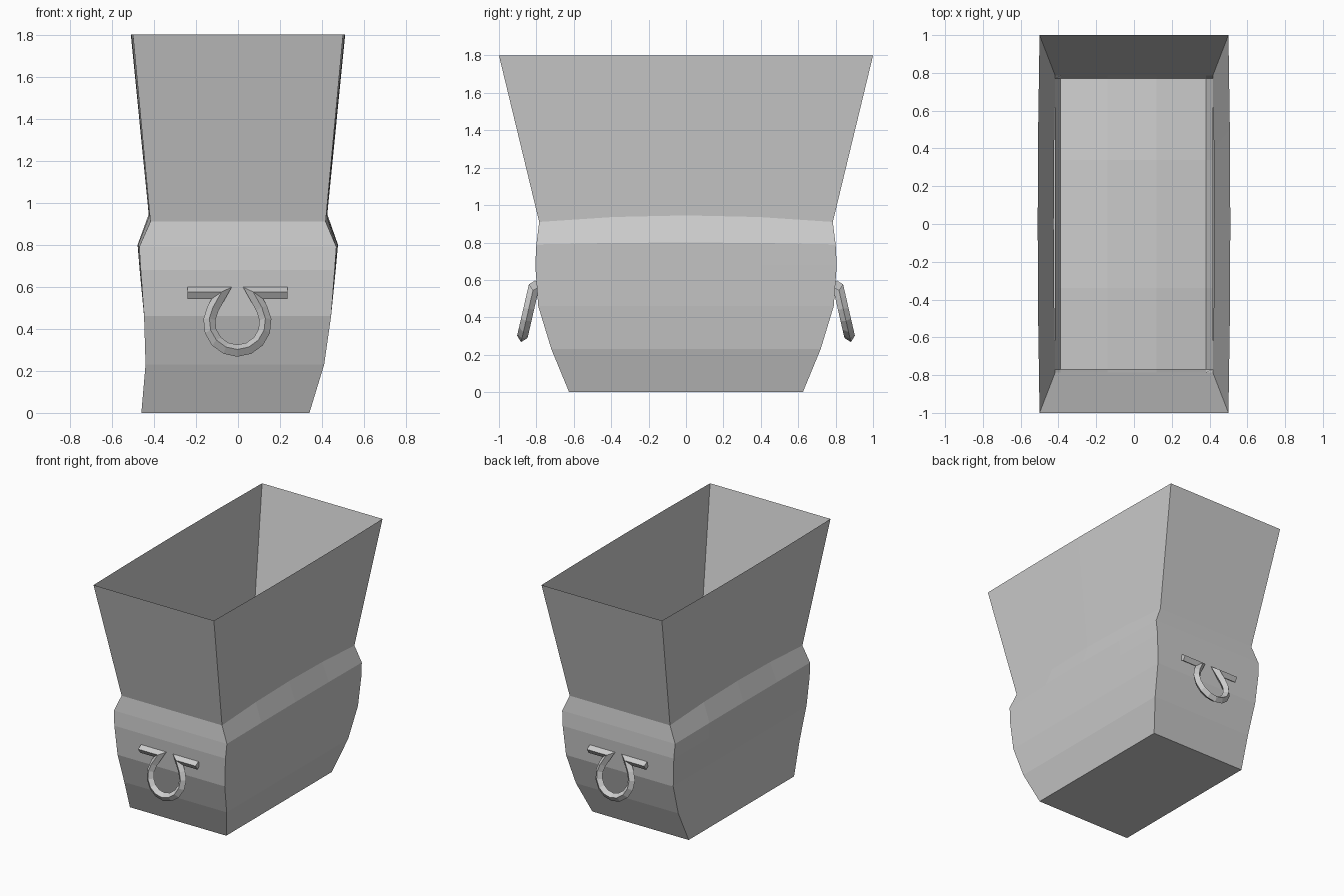
import bpy, bmesh, math
from mathutils import Vector

cube = bpy.data.objects.get("Cube")
if cube:
    bpy.data.objects.remove(cube, do_unlink=True)

grey = bpy.data.materials.new("plain_grey")
grey.use_nodes = True
GREY = (0.6, 0.6, 0.6, 1)
grey.diffuse_color = GREY
grey.node_tree.nodes["Principled BSDF"].inputs["Base Color"].default_value = GREY


def finish(name, bm):
    bmesh.ops.recalc_face_normals(bm, faces=bm.faces)
    mesh = bpy.data.meshes.new(name)
    bm.to_mesh(mesh)
    bm.free()
    mesh.materials.append(grey)
    obj = bpy.data.objects.new(name, mesh)
    bpy.context.collection.objects.link(obj)
    return obj


def bridge(bm, a, b):
    for i in range(len(a)):
        j = (i + 1) % len(a)
        bm.faces.new((a[i], a[j], b[j], b[i]))


# Bin shell: height, -x side, +x side, half length, side bow in x, bow in z
ROWS = [
    (0.00, -0.46, 0.34, 0.625, 0, 0),
    (0.23, -0.44, 0.41, 0.72, 0, 0),
    (0.46, -0.447, 0.443, 0.79, 0, 0),
    (0.68, -0.463, 0.46, 0.806, 0.005, 0),
    (0.79, -0.47, 0.468, 0.80, 0.008, 0.01),
    (0.91, -0.417, 0.417, 0.785, 0.008, 0.035),
    (1.80, -0.50, 0.50, 1.00, 0.01, 0),
]
STEPS = [-1, -0.5, 0, 0.5, 1]

bm = bmesh.new()
loops = []
for z, left, right, half, bow, lift in ROWS:
    pts = []
    for x, sign in ((right, 1), (left, -1)):
        for s in STEPS:
            k = 1 - s * s
            pts.append((x + sign * bow * k, sign * s * half, z + lift * k))
    loops.append([bm.verts.new(p) for p in pts])
for a, b in zip(loops, loops[1:]):
    bridge(bm, a, b)
bm.faces.new(loops[0])
finish("bin_shell", bm)

# Domed inner deck below the neck, with a steep rim
XS = [-0.417, -0.388, -0.14, 0.12, 0.382, 0.417]
YS = [-0.785, -0.77, -0.34, 0.34, 0.77, 0.785]
bm = bmesh.new()
grid = []
for i, x in enumerate(XS):
    row = []
    for j, y in enumerate(YS):
        if i in (0, 5) or j in (0, 5):
            z = 0.91
        else:
            z = 0.82 + 0.04 * (i in (2, 3)) + 0.03 * (j in (2, 3))
        row.append(bm.verts.new((x, y, z)))
    grid.append(row)
for i in range(5):
    for j in range(5):
        bm.faces.new((grid[i][j], grid[i + 1][j], grid[i + 1][j + 1], grid[i][j + 1]))
finish("inner_deck", bm)


# Handles: a diamond-section rod bent into an open loop with two side bars
def handle(name, side):
    path = [Vector((-0.238, 0.57)), Vector((-0.075, 0.57))]
    for n in range(11):
        a = math.radians(150 + n * 24)
        path.append(Vector((0.134 * math.cos(a), 0.43 + 0.134 * math.sin(a))))
    path += [Vector((0.075, 0.57)), Vector((0.238, 0.57))]
    r = 0.028
    bm = bmesh.new()
    rings = []
    for i, p in enumerate(path):
        d0 = (p - path[max(i - 1, 0)]).normalized()
        d1 = (path[min(i + 1, len(path) - 1)] - p).normalized()
        d0, d1 = (d0 if i else d1), (d1 if i < len(path) - 1 else d0)
        n0, n1 = Vector((-d0.y, d0.x)), Vector((-d1.y, d1.x))
        m = (n0 + n1).normalized()
        m *= r / max(m.dot(n0), 0.5)
        ring = []
        for u, w in ((1, 0), (0, 1), (-1, 0), (0, -1)):
            q = p + m * u
            depth = 0.812 + (0.57 - q.y) * 0.23 + w * r
            ring.append(bm.verts.new((q.x - 0.003, side * depth, q.y + w * 0.006)))
        rings.append(ring)
    for a, b in zip(rings, rings[1:]):
        bridge(bm, a, b)
    bm.faces.new(rings[0])
    bm.faces.new(rings[-1])
    finish(name, bm)


handle("front_handle", -1)
handle("back_handle", 1)
